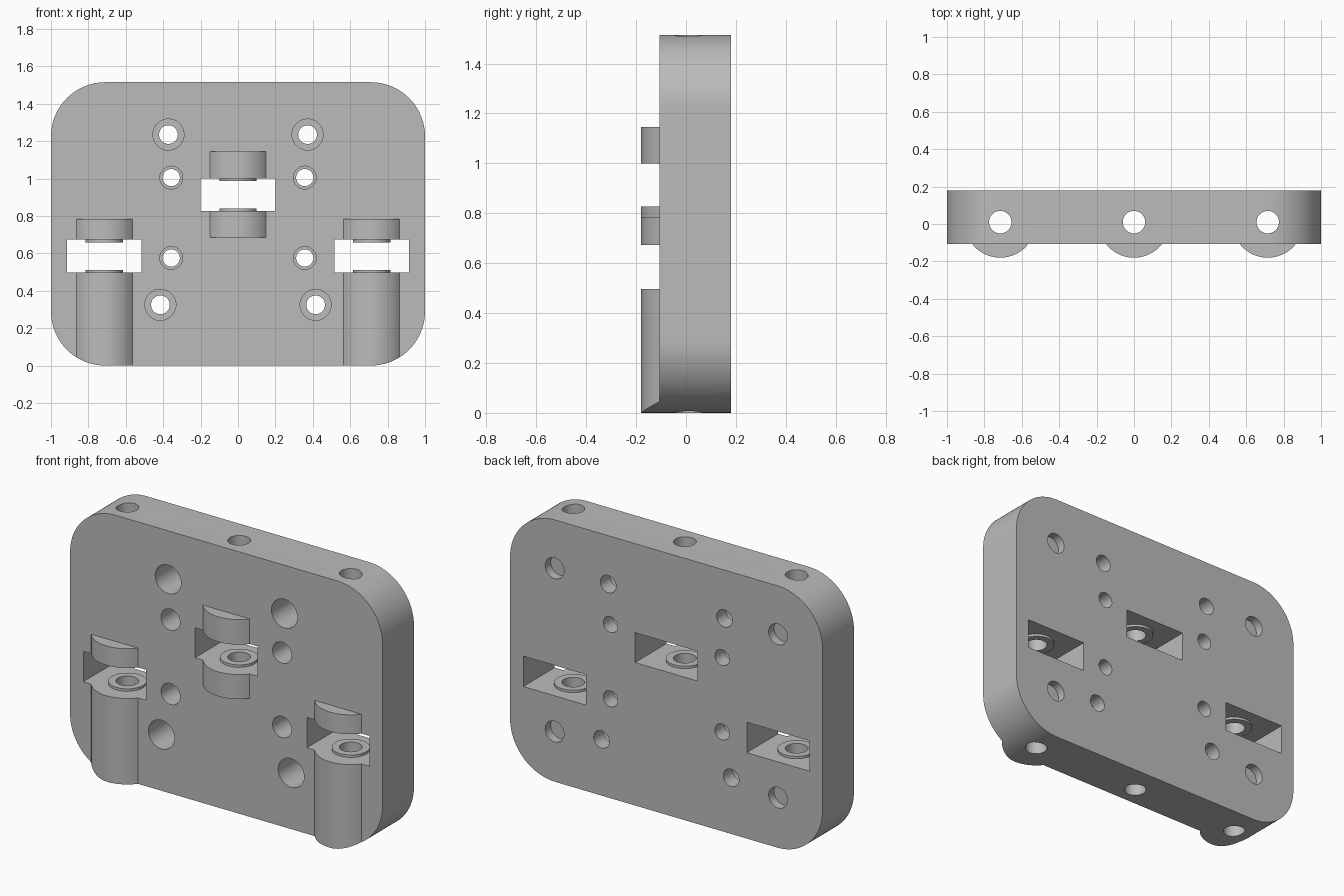
import bpy, bmesh, math
from mathutils import Matrix, Vector

if "Cube" in bpy.data.objects:
    bpy.data.objects.remove(bpy.data.objects["Cube"], do_unlink=True)

FRONT, BACK, HEIGHT, CORNER = -0.107, 0.18, 1.515, 0.29
AXIS_Y, SIDE_X = 0.01, 0.715

grey = bpy.data.materials.new("plain grey")
grey.use_nodes = True
colour = (0.5, 0.5, 0.5, 1)
grey.diffuse_color = colour
grey.node_tree.nodes["Principled BSDF"].inputs["Base Color"].default_value = colour


def make(name, bm):
    bmesh.ops.recalc_face_normals(bm, faces=bm.faces[:])
    mesh = bpy.data.meshes.new(name)
    bm.to_mesh(mesh)
    bm.free()
    mesh.materials.append(grey)
    obj = bpy.data.objects.new(name, mesh)
    bpy.context.collection.objects.link(obj)
    return obj


def rounded_slab(name, y0, y1):
    bm = bmesh.new()
    verts = []
    for i, (sx, sz) in enumerate([(1, 1), (-1, 1), (-1, -1), (1, -1)]):
        cx = sx * (1 - CORNER)
        cz = HEIGHT / 2 + sz * (HEIGHT / 2 - CORNER)
        for k in range(25):
            a = (i + k / 24) * math.pi / 2
            verts.append(bm.verts.new((cx + CORNER * math.cos(a), y0, cz + CORNER * math.sin(a))))
    face = bm.faces.new(verts)
    out = bmesh.ops.extrude_face_region(bm, geom=[face])["geom"]
    bmesh.ops.translate(bm, vec=(0, y1 - y0, 0), verts=[v for v in out if isinstance(v, bmesh.types.BMVert)])
    return make(name, bm)


def cylinder(name, start, end, radius, sides=48):
    start, end = Vector(start), Vector(end)
    d = end - start
    bm = bmesh.new()
    turn = d.to_track_quat("Z", "Y").to_matrix().to_4x4()
    bmesh.ops.create_cone(bm, cap_ends=True, segments=sides, radius1=radius, radius2=radius,
                          depth=d.length, matrix=Matrix.Translation((start + end) / 2) @ turn)
    return make(name, bm)


def upright(name, x, z0, z1, radius, sides=48):
    return cylinder(name, (x, AXIS_Y, z0), (x, AXIS_Y, z1), radius, sides)


def box(name, x, half, z0, z1):
    bm = bmesh.new()
    bmesh.ops.create_cube(bm, size=1, matrix=Matrix.Translation((x, 0, (z0 + z1) / 2))
                          @ Matrix.Diagonal((2 * half, 1, z1 - z0, 1)))
    return make(name, bm)


def combine(target, tool, operation):
    mod = target.modifiers.new("cut", "BOOLEAN")
    mod.operation, mod.solver, mod.object = operation, "EXACT", tool
    bpy.ops.object.select_all(action="DESELECT")
    bpy.context.view_layer.objects.active = target
    target.select_set(True)
    bpy.ops.object.modifier_apply(modifier=mod.name)
    bpy.data.objects.remove(tool, do_unlink=True)


# Mounting plate with the rounded pin housings on its front
plate = rounded_slab("mounting_plate", FRONT, BACK)
# x, housing bottom, window bottom, window top, housing top
hinges = [(-SIDE_X, -0.1, 0.497, 0.673, 0.785),
          (0, 0.685, 0.827, 1.0, 1.145),
          (SIDE_X, -0.1, 0.497, 0.673, 0.785)]
for x, z0, w0, w1, z1 in hinges:
    combine(plate, upright("pin_housing", x, z0, z1, 0.19, 96), "UNION")
combine(plate, rounded_slab("envelope", -0.3, BACK), "INTERSECT")

# Windows, spacer rings and vertical pin bores
for x, z0, w0, w1, z1 in hinges:
    combine(plate, box("window", x, 0.2, w0, w1), "DIFFERENCE")
    combine(plate, upright("lower_ring", x, w0 - 0.03, w0 + 0.014, 0.1), "UNION")
    combine(plate, upright("upper_ring", x, w1 - 0.014, w1 + 0.03, 0.1), "UNION")
    combine(plate, upright("pin_bore", x, -0.2, HEIGHT + 0.2, 0.06), "DIFFERENCE")

# Counterbored screw holes: offset, height, head radius, shank radius
for side in (-1, 1):
    for x, z, head, shank in [(0.372, 1.235, 0.083, 0.05), (0.357, 1.005, 0.061, 0.046),
                              (0.357, 0.575, 0.061, 0.046), (0.415, 0.325, 0.083, 0.05)]:
        x *= side
        combine(plate, cylinder("shank", (x, -0.4, z), (x, 0.4, z), shank), "DIFFERENCE")
        combine(plate, cylinder("head", (x, -0.4, z), (x, FRONT + 0.2, z), head), "DIFFERENCE")
    # Shallow blind sockets in the back corners
    for z in (0.29, 1.235):
        x = side * SIDE_X
        combine(plate, cylinder("socket", (x, BACK - 0.05, z), (x, 0.4, z), 0.06), "DIFFERENCE")

bpy.ops.object.select_all(action="DESELECT")
plate.select_set(True)
bpy.context.view_layer.objects.active = plate
bpy.ops.object.shade_smooth_by_angle(angle=math.radians(30))
